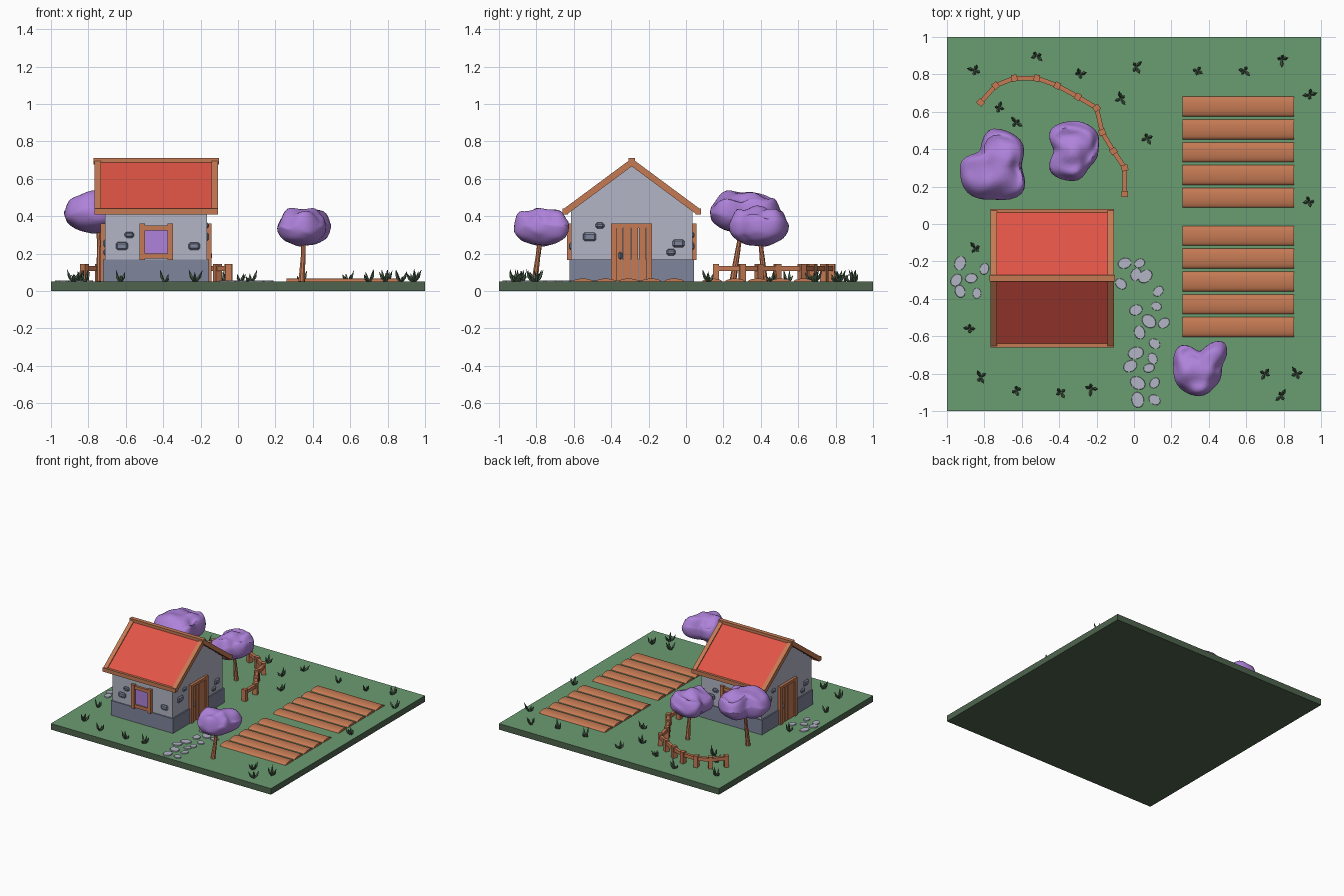
import bpy
import bmesh
import math
import random
from mathutils import Matrix, Vector, noise

random.seed(4)
cube = bpy.data.objects.get("Cube")
if cube:
    bpy.data.objects.remove(cube, do_unlink=True)


def material(name, *srgb):
    linear = [(c / 255 / 12.92) if c < 11 else ((c / 255 + 0.055) / 1.055) ** 2.4 for c in srgb]
    mat = bpy.data.materials.new(name)
    mat.use_nodes = True
    mat.diffuse_color = (*linear, 1)
    mat.node_tree.nodes["Principled BSDF"].inputs["Base Color"].default_value = (*linear, 1)
    return mat


GRASS = material("grass green", 106, 156, 113)
DARK = material("dark grass", 78, 100, 78)
WOOD = material("warm wood", 197, 122, 84)
RED = material("roof red", 224, 84, 70)
WALL = material("pale wall grey", 178, 181, 197)
STONE = material("slate stone", 127, 134, 156)
PURPLE = material("blossom purple", 174, 130, 218)
GROUND = 0.05


def finish(name, bm, *mats, smooth=False):
    """Turn a bmesh into a named object."""
    bmesh.ops.recalc_face_normals(bm, faces=bm.faces)
    mesh = bpy.data.meshes.new(name)
    bm.to_mesh(mesh)
    bm.free()
    obj = bpy.data.objects.new(name, mesh)
    bpy.context.collection.objects.link(obj)
    for mat in mats:
        mesh.materials.append(mat)
    if smooth:
        bpy.ops.object.select_all(action="DESELECT")
        obj.select_set(True)
        bpy.context.view_layer.objects.active = obj
        bpy.ops.object.shade_smooth_by_angle(angle=math.radians(40))
    return obj


def box(bm, low, high, frame=Matrix()):
    low, high = Vector(low), Vector(high)
    place = Matrix.Translation((low + high) / 2) @ Matrix.Diagonal((*(high - low), 1))
    return bmesh.ops.create_cube(bm, size=1, matrix=frame @ place)["verts"]


def beam(bm, start, end, width, height, frame=Matrix()):
    """Square timber from start to end."""
    start, end = Vector(start), Vector(end)
    along = end - start
    turn = along.to_track_quat("X", "Z").to_matrix().to_4x4()
    place = Matrix.Translation((start + end) / 2) @ turn
    bmesh.ops.create_cube(bm, size=1, matrix=frame @ place @ Matrix.Diagonal((along.length, width, height, 1)))


def cone(bm, start, end, r1, r2, sides):
    start, end = Vector(start), Vector(end)
    turn = (end - start).to_track_quat("Z", "Y").to_matrix().to_4x4()
    bmesh.ops.create_cone(bm, cap_ends=True, segments=sides, radius1=r1, radius2=r2,
                          depth=(end - start).length, matrix=Matrix.Translation((start + end) / 2) @ turn)


# Ground slab with a green top face
bm = bmesh.new()
box(bm, (-1, -1, 0), (1, 1, GROUND))
for face in bm.faces:
    face.material_index = int(face.calc_center_median().z < 0.04)
finish("ground", bm, GRASS, DARK)

# House body: plinth and gabled wall, in a frame centred on the house
HOUSE = Matrix.Translation((-0.4375, -0.29, 0))
bm = bmesh.new()
box(bm, (-0.283, -0.333, GROUND), (0.283, 0.333, 0.17), HOUSE)
finish("plinth", bm, STONE)

bm = bmesh.new()
gable = [(-0.325, 0.17), (0.325, 0.17), (0.325, 0.43), (0, 0.675), (-0.325, 0.43)]
end_face = bm.faces.new([bm.verts.new(HOUSE @ Vector((-0.273, y, z))) for y, z in gable])
grown = bmesh.ops.extrude_face_region(bm, geom=[end_face])["geom"]
bmesh.ops.translate(bm, vec=(0.546, 0, 0), verts=[v for v in grown if isinstance(v, bmesh.types.BMVert)])
bm.faces.new([v for v in end_face.verts]) if not end_face.is_valid else None
finish("walls", bm, WALL)

# Each half of the house is the other one turned half way round
timber, panels, panes, blocks, planks = (bmesh.new() for _ in range(5))
for side in (0, math.pi):
    frame = HOUSE @ Matrix.Rotation(side, 4, "Z")
    # Roof slope with rake and eave timbers
    eave, ridge = Vector((0, -0.355, 0.425)), Vector((0, 0, 0.688))
    beam(panels, eave, ridge, 0.62, 0.02, frame)
    for x in (-0.313, 0.313):
        shift = Vector((x, 0, 0))
        beam(timber, eave * 1.0 + shift, ridge + shift, 0.034, 0.034, frame)
    beam(timber, eave - Vector((0.33, 0, 0)), eave + Vector((0.33, 0, 0)), 0.03, 0.032, frame)
    # Window on the long wall
    box(panes, (-0.065, -0.331, 0.2), (0.065, -0.32, 0.33), frame)
    for x in (-0.075, 0.075):
        box(timber, (x - 0.015, -0.347, 0.165), (x + 0.015, -0.32, 0.36), frame)
    for z in (0.187, 0.338):
        box(timber, (-0.085, -0.342, z - 0.013), (0.085, -0.32, z + 0.013), frame)
    # Door on the gable wall
    for i in range(4):
        y = -0.085 + i * 0.041
        box(planks, (0.27, y, GROUND), (0.288, y + 0.037, 0.345), frame)
    for y in (-0.095, 0.093):
        box(timber, (0.265, y - 0.015, GROUND), (0.297, y + 0.015, 0.362), frame)
    box(timber, (0.265, -0.1, 0.338), (0.294, 0.1, 0.36), frame)
    box(blocks, (0.28, -0.072, 0.168), (0.298, -0.05, 0.21), frame)
    # Loose stones set in the walls
    for x, z, w in ((-0.183, 0.24, 0.065), (-0.143, 0.3, 0.05), (0.203, 0.24, 0.062)):
        box(blocks, (x - w / 2, -0.335, z - w / 3), (x + w / 2, -0.32, z + w / 3), frame)
    for y, z, w in ((-0.225, 0.29, 0.07), (-0.17, 0.35, 0.048), (0.25, 0.255, 0.065), (0.21, 0.207, 0.05)):
        box(blocks, (0.265, y - w / 2, z - w / 3), (0.283, y + w / 2, z + w / 3), frame)
beam(timber, (-0.335, 0, 0.694), (0.335, 0, 0.694), 0.034, 0.034, HOUSE)
bmesh.ops.bevel(blocks, geom=blocks.edges[:], offset=0.01, segments=1, affect="EDGES")
finish("house_timbers", timber, WOOD)
finish("roof_panels", panels, RED)
finish("window_panes", panes, PURPLE)
finish("wall_stones_and_handles", blocks, STONE)
finish("door_planks", planks, WOOD)

# Two plots of rounded garden rows
bm = bmesh.new()
for first in (0.628, -0.063):
    for row in range(5):
        y = first - row * 0.122
        squash = Matrix.Translation((0.558, y, GROUND)) @ Matrix.Diagonal((1, 1, 0.32, 1))
        bmesh.ops.create_cone(bm, cap_ends=True, segments=20, radius1=0.053, radius2=0.053, depth=0.595,
                              matrix=squash @ Matrix.Rotation(math.pi / 2, 4, "Y"))
finish("garden_rows", bm, WOOD, smooth=True)

# Curved fence: posts joined by one rail (path in hundredths)
path = [(-82, 65), (-74, 74), (-64, 78), (-52, 78), (-41, 74), (-30, 68), (-20, 62),
        (-17, 49), (-11, 39), (-5, 30), (-5, 16)]
path = [Vector((x / 100, y / 100, 0.12)) for x, y in path]
bm = bmesh.new()
for i, point in enumerate(path):
    ahead = path[min(i + 1, len(path) - 1)] - path[max(i - 1, 0)]
    frame = Matrix.Translation(point) @ Matrix.Rotation(math.atan2(ahead.y, ahead.x), 4, "Z")
    box(bm, (-0.016, -0.018, GROUND - 0.12), (0.016, 0.018, 0.025), frame)
for a, b in zip(path, path[1:]):
    beam(bm, a, b, 0.024, 0.028)
finish("fence", bm, WOOD)


# Trees: leaning trunk and a lobed crown; reach gives the crown radius every 45 degrees
def crown_radius(reach, angle):
    step = (angle % math.tau) / (math.tau / len(reach))
    i, t = int(step) % len(reach), step % 1
    t = t * t * (3 - 2 * t)
    return (reach[i] * (1 - t) + reach[(i + 1) % len(reach)] * t) / 100


def tree(name, base, centre, half_height, reach):
    centre = Vector(centre)
    bm = bmesh.new()
    base = Vector((*base, GROUND))
    middle = base.lerp(centre, 0.5) + Vector((0.004, 0, 0))
    cone(bm, base, middle, 0.018, 0.013, 8)
    cone(bm, middle, centre, 0.013, 0.011, 8)
    finish(name + "_trunk", bm, WOOD, smooth=True)
    bm = bmesh.new()
    bmesh.ops.create_icosphere(bm, subdivisions=4, radius=1)
    for v in bm.verts:
        d = v.co.normalized()
        angle = math.atan2(d.y, d.x)
        flat = math.hypot(d.x, d.y) ** 0.85
        r = crown_radius(reach, angle) * flat
        bump = noise.noise(d * 1.8 + centre * 9)
        lift = half_height * (d.z * (1 + 0.25 * bump) + 0.3 * bump * flat)
        v.co = centre + Vector((math.cos(angle) * r, math.sin(angle) * r, lift))
    finish(name + "_crown", bm, PURPLE, smooth=True)


tree("front_tree", (0.34, -0.81), (0.35, -0.77, 0.34), 0.095, (12, 19, 9, 16, 14, 15, 15, 13))
tree("middle_tree", (-0.31, 0.42), (-0.32, 0.39, 0.345), 0.1, (13, 16, 16, 17, 11, 17, 16, 12))
tree("back_tree", (-0.74, 0.25), (-0.75, 0.31, 0.42), 0.11, (15, 20, 20, 11, 18, 20, 18, 21))

# Flat stepping stones beside both doors (hundredths)
steps = [(-5, -21), (3, -21), (1, -27), (-7, -32), (6, -28), (13, -36), (1, -46), (12, -44), (8, -52),
         (16, -53), (3, -58), (11, -64), (1, -69), (10, -72), (-2, -76), (8, -77), (2, -85), (11, -85),
         (2, -94), (11, -94), (-93, -21), (-80, -24), (-95, -30), (-87, -29), (-93, -36), (-84, -37)]
bm = bmesh.new()
for i, (x, y) in enumerate(steps):
    size = random.uniform(0.033, 0.042) if i % 2 == 0 else random.uniform(0.026, 0.033)
    place = Matrix.Translation((x / 100, y / 100, GROUND)) @ Matrix.Rotation(random.uniform(0, 3), 4, "Z")
    bmesh.ops.create_cone(bm, cap_ends=True, segments=12, radius1=size, radius2=size * 0.9, depth=0.014,
                          matrix=place @ Matrix.Diagonal((1.1, 0.85, 1, 1)))
finish("stepping_stones", bm, WALL)

# Grass tufts of leaning pointed blades (hundredths)
tufts = [(-85, 82), (-52, 90), (-29, 80), (1, 84), (34, 82), (59, 82), (79, 88), (94, 69), (-72, 62),
         (-63, 54), (-7, 67), (7, 46), (94, 12), (-85, -13), (-88, -56), (-82, -82), (-63, -89),
         (-39, -90), (-23, -88), (70, -80), (87, -80), (79, -92)]
bm = bmesh.new()
for x, y in tufts:
    turn = random.uniform(0, math.tau)
    for blade in range(4):
        angle = turn + blade * math.tau / 4 + random.uniform(-0.4, 0.4)
        out = Vector((math.cos(angle), math.sin(angle), 0))
        root = Vector((x / 100, y / 100, GROUND)) + out * 0.006
        tip = root + out * random.uniform(0.015, 0.04) + Vector((0, 0, random.uniform(0.03, 0.07)))
        knee = root.lerp(tip, 0.4) + out * 0.004
        cone(bm, root, knee, 0.005, 0.009, 4)
        cone(bm, knee, tip, 0.009, 0, 4)
finish("grass_tufts", bm, DARK)
